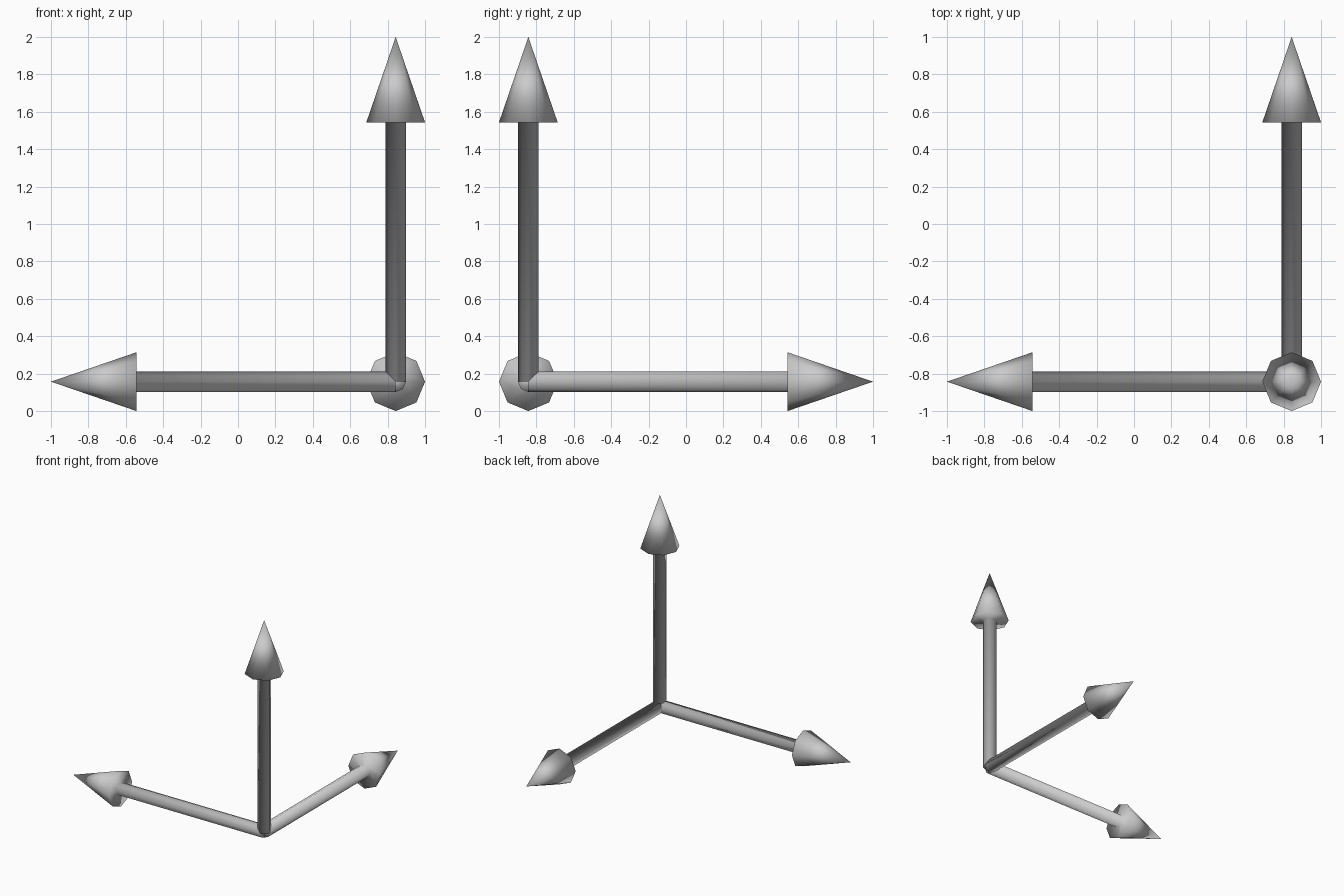
import bpy, bmesh, math
from mathutils import Vector

if "Cube" in bpy.data.objects:
    bpy.data.objects.remove(bpy.data.objects["Cube"], do_unlink=True)

SIDES = 8
HEAD_R, SHAFT_R = 0.157, 0.055
ORIGIN = Vector((1 - HEAD_R, HEAD_R - 1, HEAD_R))
LENGTH = 2 - HEAD_R
HEAD_BASE = LENGTH - 0.457

grey = bpy.data.materials.new("plain_grey")
grey.use_nodes = True
grey.diffuse_color = (0.6, 0.6, 0.6, 1)
grey.node_tree.nodes["Principled BSDF"].inputs["Base Color"].default_value = grey.diffuse_color


def ring(bm, radius, z):
    angles = [2 * math.pi * i / SIDES for i in range(SIDES)]
    return [bm.verts.new((radius * math.cos(a), radius * math.sin(a), z)) for a in angles]


def arrow(name, direction):
    """One continuous smooth surface: capped shaft, flared head base, pointed tip."""
    bm = bmesh.new()
    rings = [ring(bm, SHAFT_R, 0), ring(bm, SHAFT_R, HEAD_BASE), ring(bm, HEAD_R, HEAD_BASE)]
    tip = bm.verts.new((0, 0, LENGTH))
    bm.faces.new(rings[0])
    for i in range(SIDES):
        j = (i + 1) % SIDES
        for low, high in zip(rings, rings[1:]):
            bm.faces.new((low[i], low[j], high[j], high[i]))
        bm.faces.new((rings[-1][i], rings[-1][j], tip))
    bmesh.ops.recalc_face_normals(bm, faces=bm.faces)
    for face in bm.faces:
        face.smooth = True

    mesh = bpy.data.meshes.new(name)
    bm.to_mesh(mesh)
    bm.free()
    mesh.materials.append(grey)
    obj = bpy.data.objects.new(name, mesh)
    obj.location = ORIGIN
    obj.rotation_mode = 'QUATERNION'
    obj.rotation_quaternion = Vector((0, 0, 1)).rotation_difference(Vector(direction))
    bpy.context.collection.objects.link(obj)


# Three arrows sharing one corner
arrow("right_arrow", (-1, 0, 0))
arrow("back_arrow", (0, 1, 0))
arrow("up_arrow", (0, 0, 1))
